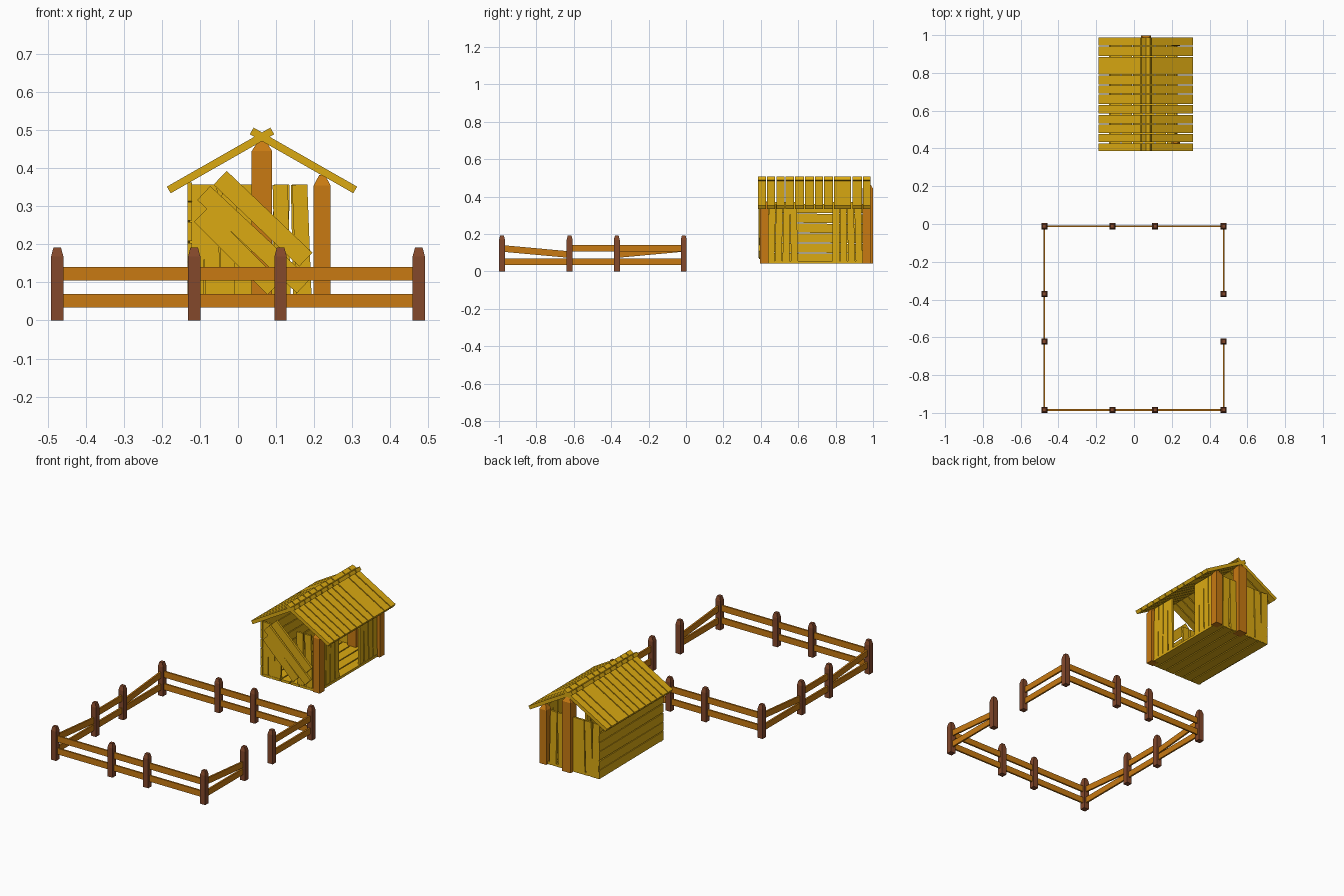
import bpy, bmesh, math, random
from mathutils import Vector, Matrix

if "Cube" in bpy.data.objects:
    bpy.data.objects.remove(bpy.data.objects["Cube"])

random.seed(4)


def material(name, rgb):
    m = bpy.data.materials.new(name)
    m.diffuse_color = (*rgb, 1)
    m.use_nodes = True
    m.node_tree.nodes["Principled BSDF"].inputs["Base Color"].default_value = m.diffuse_color
    return m


BROWN = material("dark_post_wood", (0.23, 0.065, 0.024))
ORANGE = material("orange_wood", (0.58, 0.195, 0.006))
YELLOW = material("yellow_plank", (0.71, 0.40, 0.006))


def finish(bm, name, mat):
    bmesh.ops.recalc_face_normals(bm, faces=bm.faces)
    me = bpy.data.meshes.new(name)
    bm.to_mesh(me)
    bm.free()
    me.materials.append(mat)
    ob = bpy.data.objects.new(name, me)
    bpy.context.collection.objects.link(ob)
    return ob


def beam(name, p0, p1, side, width, thick, mat):
    """Box running from p0 to p1; 'side' is the thin direction."""
    p0, p1 = Vector(p0), Vector(p1)
    d = (p1 - p0).normalized()
    n = Vector(side).normalized()
    w = n.cross(d).normalized()
    rot = Matrix((d, w, n)).transposed().to_4x4()
    bm = bmesh.new()
    bmesh.ops.create_cube(bm, size=1)
    scale = Matrix.Diagonal(((p1 - p0).length, width, thick, 1))
    bm.transform(Matrix.Translation((p0 + p1) / 2) @ rot @ scale)
    return finish(bm, name, mat)


def post(name, x, y, half, z0, z1, tip, taper, mat):
    """Square post with a tapered tip."""
    bm = bmesh.new()
    rings = []
    for z, h in ((z0, half), (z1, half), (z1 + tip, half * taper)):
        rings.append([bm.verts.new((x + sx * h, y + sy * h, z))
                      for sx, sy in ((-1, -1), (1, -1), (1, 1), (-1, 1))])
    for a, b in zip(rings, rings[1:]):
        for i in range(4):
            bm.faces.new((a[i], a[(i + 1) % 4], b[(i + 1) % 4], b[i]))
    bm.faces.new(rings[0])
    bm.faces.new(rings[-1])
    return finish(bm, name, mat)


# Fence posts
FX = (-0.475, -0.115, 0.112, 0.475)
FY = (-0.984, -0.622, -0.37, -0.012)
spots = [(x, y) for y in (FY[0], FY[3]) for x in FX]
spots += [(x, y) for x in (FX[0], FX[3]) for y in FY[1:3]]
for x, y in spots:
    post("fence_post", x, y, 0.016, 0, 0.168, 0.024, 0.62, BROWN)

# Fence rails along x
HI, LO, SAG = 0.123, 0.052, 0.09
for y in (FY[0], FY[3]):
    for z in (HI, LO):
        beam("fence_rail", (FX[0], y, z), (FX[3], y, z), (0, 1, 0), 0.035, 0.01, ORANGE)

# Fence rails along y, with slipped upper rails and a gateway on the right
for x, i, za, zb in ((FX[0], 0, HI, SAG), (FX[0], 1, HI, HI), (FX[0], 2, SAG, HI),
                     (FX[3], 0, HI, SAG), (FX[3], 2, HI, HI)):
    y0, y1 = FY[i], FY[i + 1]
    beam("fence_rail", (x, y0, LO), (x, y1, LO), (1, 0, 0), 0.035, 0.01, ORANGE)
    beam("fence_rail", (x, y0, za), (x, y1, zb), (1, 0, 0), 0.035, 0.01, ORANGE)

# Hut corner posts and tall rear ridge post
for x, y, h, top in ((0.221, 0.418, 0.022, 0.355), (0.221, 0.965, 0.022, 0.355),
                     (0.063, 0.972, 0.027, 0.445)):
    post("hut_post", x, y, h, 0.042, top, 0.027, 0.35, ORANGE)

# Roof planks crossing at the ridge, 30 degree pitch
cuts = (0.383, 0.430, 0.480, 0.530, 0.581, 0.633, 0.688, 0.736, 0.788, 0.886, 0.943, 0.99)
RX = 0.063
for a, b in zip(cuts, cuts[1:]):
    y = (a + b) / 2
    for s in (-1, 1):
        beam("roof_plank", (RX - s * 0.027, y, 0.498), (RX + s * 0.245, y, 0.343),
             (s * 0.5, 0, 0.866), b - a - 0.006, 0.02, YELLOW)

# Floor boards
for i in range(6):
    x = -0.098 + i * 0.06
    beam("floor_board", (x, 0.40, 0.05), (x, 0.975, 0.05), (0, 0, 1), 0.054, 0.014, YELLOW)

# Left wall: horizontal boards
for i in range(6):
    z = 0.072 + i * 0.053
    t = random.uniform(-0.004, 0.004)
    beam("left_wall_board", (-0.127, 0.395, z - t), (-0.127, 0.975, z + t),
         (1, 0, 0), 0.049, 0.012, YELLOW)

# Right wall: upright boards either side of a doorway
for y in (0.458, 0.497, 0.537, 0.577, 0.802, 0.842, 0.882, 0.922):
    t = random.uniform(-0.005, 0.005)
    beam("right_wall_board", (0.221, y - t, 0.045), (0.221, y + t, 0.372),
         (1, 0, 0), 0.036, 0.012, YELLOW)

# Back wall: upright boards
for x in (-0.108, -0.062, -0.015, 0.025, 0.112, 0.163):
    t = random.uniform(-0.005, 0.005)
    beam("back_wall_board", (x - t, 0.97, 0.045), (x + t, 0.97, 0.357),
         (0, 1, 0), 0.042, 0.012, YELLOW)

# Front wall: upright boards with an opening between
for x, t in ((-0.108, 0.003), (-0.070, -0.005), (-0.026, 0.004), (0.115, -0.004), (0.168, -0.006)):
    beam("front_wall_board", (x - t, 0.408, 0.045), (x + t, 0.408, 0.357),
         (0, 1, 0), 0.040, 0.012, YELLOW)

# Diagonal boards barring the front opening
for a, b, w, y in (((-0.047, 0.375), (0.178, 0.160), 0.050, 0.396),
                   ((-0.090, 0.335), (0.172, 0.090), 0.050, 0.394),
                   ((-0.098, 0.277), (0.095, 0.085), 0.050, 0.396)):
    beam("diagonal_board", (a[0], y, a[1]), (b[0], y, b[1]), (0, 1, 0), w, 0.012, YELLOW)
